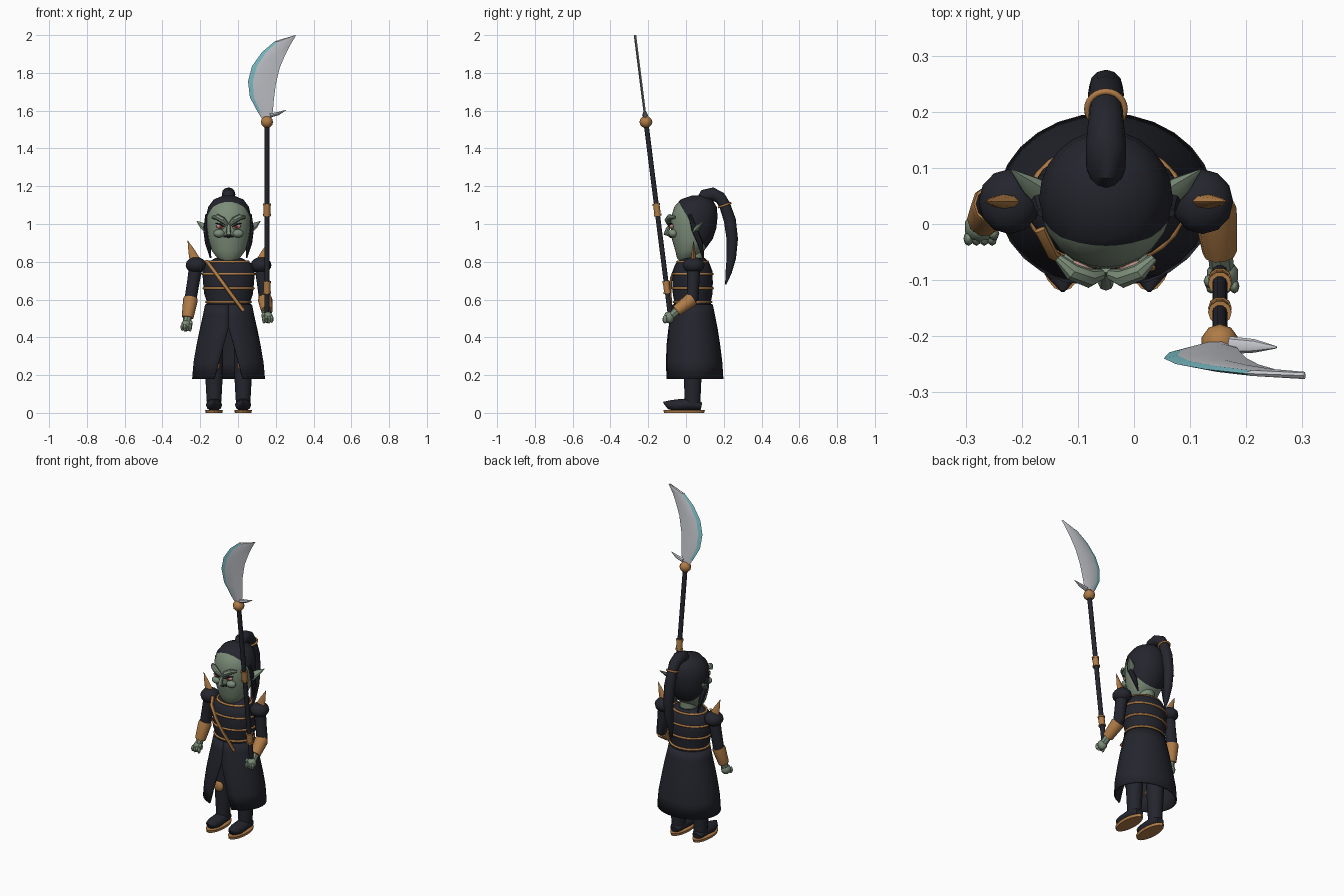
import bpy, bmesh, math
from mathutils import Vector

CX = -0.05  # body centre line


def material(name, rgb):
    m = bpy.data.materials.new(name)
    m.diffuse_color = (*rgb, 1)
    return m


DARK = material("dark cloth", (0.018, 0.019, 0.027))
GOLD = material("bronze", (0.43, 0.20, 0.062))
SKIN = material("green skin", (0.20, 0.265, 0.19))
STEEL = material("steel", (0.56, 0.57, 0.61))
TEAL = material("teal edge", (0.20, 0.53, 0.58))
EYE = material("eye pink", (0.50, 0.27, 0.24))
RED = material("iris red", (0.22, 0.03, 0.025))


def finish(name, bm, mats, angle=40):
    bmesh.ops.recalc_face_normals(bm, faces=bm.faces)
    me = bpy.data.meshes.new(name)
    bm.to_mesh(me)
    bm.free()
    for m in mats:
        me.materials.append(m)
    ob = bpy.data.objects.new(name, me)
    bpy.context.collection.objects.link(ob)
    bpy.ops.object.select_all(action='DESELECT')
    ob.select_set(True)
    bpy.context.view_layer.objects.active = ob
    bpy.ops.object.shade_smooth_by_angle(angle=math.radians(angle))
    return ob


def skin_rings(rings, closed=True, caps=True):
    bm = bmesh.new()
    vs = [[bm.verts.new(p) for p in r] for r in rings]
    n = len(vs[0])
    for a, b in zip(vs, vs[1:]):
        for i in range(n if closed else n - 1):
            j = (i + 1) % n
            bm.faces.new((a[i], a[j], b[j], b[i]))
    if caps:
        bm.faces.new(vs[0])
        bm.faces.new(vs[-1])
    return bm


def loft(rings, x=CX, n=20):
    """Horizontal elliptical rings given as (z, centre y, x radius, y radius)."""
    angs = [math.tau * i / n for i in range(n)]
    return skin_rings([[(x + rx * math.sin(a), cy - ry * math.cos(a), z) for a in angs]
                       for z, cy, rx, ry in rings])


def tube(name, pts, radii, mat, n=10, flat=1.0):
    pts = [Vector(p) for p in pts]
    whole = (pts[-1] - pts[0]).normalized()
    ref = Vector((0, 1, 0)) if abs(whole.x) > 0.8 else Vector((1, 0, 0))
    rings = []
    for i, (p, r) in enumerate(zip(pts, radii)):
        t = (pts[min(i + 1, len(pts) - 1)] - pts[max(i - 1, 0)]).normalized()
        u = (ref - t * ref.dot(t)).normalized()
        v = t.cross(u)
        rings.append([p + r * (u * math.cos(k * math.tau / n) + v * flat * math.sin(k * math.tau / n))
                      for k in range(n)])
    return finish(name, skin_rings(rings), [mat])


def ball(name, pos, size, mat, seg=14, rot=0):
    bm = bmesh.new()
    bmesh.ops.create_uvsphere(bm, u_segments=seg, v_segments=max(6, seg * 2 // 3), radius=1)
    ob = finish(name, bm, [mat])
    ob.location, ob.scale, ob.rotation_euler = pos, size, (0, rot, 0)
    return ob


def band(name, pos, rx, ry, thick, mat, tilt=0):
    n, m = 24, 6
    rings = []
    for i in range(n + 1):
        a = math.tau * i / n
        rings.append([((rx + thick * math.cos(b)) * math.sin(a), (ry + thick * math.cos(b)) * math.cos(a),
                       thick * math.sin(b)) for b in (math.tau * k / m for k in range(m))])
    bm = skin_rings(rings, caps=False)
    bmesh.ops.remove_doubles(bm, verts=bm.verts, dist=1e-5)
    ob = finish(name, bm, [mat], 70)
    ob.location, ob.rotation_euler = pos, (tilt, 0, 0)
    return ob


# Head, with hair cut off by a slanted plane
bm = loft([(0.80, -0.005, 0.03, 0.025), (0.82, 0.0, 0.06, 0.048), (0.86, 0.02, 0.09, 0.077),
           (0.92, 0.033, 0.107, 0.108), (0.98, 0.04, 0.116, 0.121), (1.04, 0.045, 0.119, 0.122),
           (1.09, 0.05, 0.108, 0.113), (1.13, 0.055, 0.078, 0.083), (1.15, 0.06, 0.03, 0.03)], n=24)
co, no = Vector((CX, -0.037, 1.114)), Vector((0, 0.863, 0.505))
bmesh.ops.bisect_plane(bm, geom=bm.verts[:] + bm.edges[:] + bm.faces[:], plane_co=co, plane_no=no)
for f in bm.faces:
    f.material_index = int((f.calc_center_median() - co).dot(no) > 0)
finish("head", bm, [SKIN, DARK])
finish("neck", loft([(0.78, 0.045, 0.05, 0.05), (0.87, 0.045, 0.05, 0.05)]), [SKIN])

# Ponytail and its band
tail = [(0.08, 1.12), (0.10, 1.15), (0.14, 1.158), (0.18, 1.14), (0.205, 1.10), (0.232, 1.02),
        (0.245, 0.92), (0.24, 0.82), (0.225, 0.74), (0.21, 0.68)]
tube("ponytail", [(CX, y, z) for y, z in tail],
     [0.028, 0.035, 0.036, 0.032, 0.03, 0.032, 0.03, 0.025, 0.016, 0.003], DARK, 12)
band("ponytail_band", (CX, 0.205, 1.10), 0.033, 0.033, 0.006, GOLD, math.radians(20))

# Paired face parts
for s, side in ((-1, "left"), (1, "right")):
    tube(side + "_ear", [(CX + s * 0.108, 0.05, 0.97), (CX + s * 0.135, 0.07, 0.99), (CX + s * 0.168, 0.096, 1.015)],
         [0.028, 0.021, 0.002], SKIN, 8, 0.6)
    tube(side + "_hair_strand", [(CX + s * 0.115, 0.02, 1.05), (CX + s * 0.118, 0.045, 0.97),
                                 (CX + s * 0.11, 0.075, 0.90), (CX + s * 0.095, 0.09, 0.82)],
         [0.008, 0.016, 0.015, 0.004], DARK, 8)
    tube(side + "_brow", [(CX + s * 0.085, -0.06, 1.035), (CX + s * 0.06, -0.085, 1.037),
                          (CX + s * 0.03, -0.097, 1.02), (CX + s * 0.008, -0.09, 0.998)],
         [0.008, 0.016, 0.017, 0.01], SKIN, 8)
    ball(side + "_cheek", (CX + s * 0.05, -0.068, 0.95), (0.03, 0.024, 0.022), SKIN)
    ball(side + "_eye", (CX + s * 0.044, -0.075, 0.985), (0.023, 0.013, 0.012), EYE, 12, s * -0.3)
    ball(side + "_iris", (CX + s * 0.04, -0.086, 0.985), (0.008, 0.005, 0.008), RED, 8)
    tube(side + "_lash", [(CX + s * 0.07, -0.073, 1.004), (CX + s * 0.042, -0.09, 0.998),
                          (CX + s * 0.018, -0.09, 0.984)], [0.002, 0.005, 0.002], DARK, 6)
    tube(side + "_lip", [(CX, -0.081, 0.932), (CX + s * 0.015, -0.077, 0.936), (CX + s * 0.03, -0.066, 0.927)],
         [0.008, 0.007, 0.002], DARK, 6)
tube("nose", [(CX, -0.08, 1.0), (CX, -0.098, 0.97), (CX, -0.106, 0.95), (CX, -0.085, 0.94)],
     [0.008, 0.011, 0.014, 0.008], SKIN, 8)

# Torso with bands and diagonal sash
finish("torso", loft([(0.56, 0.035, 0.118, 0.098), (0.59, 0.035, 0.116, 0.097), (0.63, 0.035, 0.129, 0.105),
                      (0.69, 0.035, 0.135, 0.107), (0.75, 0.035, 0.139, 0.105), (0.79, 0.035, 0.122, 0.09),
                      (0.82, 0.04, 0.07, 0.06)]), [DARK])
for name, z, rx, ry in (("belt", 0.587, 0.118, 0.099), ("rib_band", 0.66, 0.132, 0.106),
                        ("chest_band", 0.735, 0.138, 0.105), ("collar", 0.80, 0.105, 0.08)):
    band(name, (CX, 0.035, z), rx, ry, 0.007, GOLD)
tube("sash", [(-0.168, -0.01, 0.805), (-0.145, -0.055, 0.775), (-0.10, -0.078, 0.715),
              (-0.045, -0.084, 0.64), (0.0, -0.08, 0.58), (0.03, -0.078, 0.54)], [0.011] * 6, GOLD, 8, 0.6)

# Skirt, open at the front below the slit apex
rings = []
for z, cy, rx, ry, gap in ((0.575, 0.035, 0.124, 0.107, 0.0005), (0.52, 0.036, 0.135, 0.117, 0.0005),
                           (0.45, 0.037, 0.151, 0.13, 0.001), (0.36, 0.038, 0.17, 0.143, 0.027),
                           (0.27, 0.04, 0.186, 0.152, 0.052), (0.18, 0.041, 0.193, 0.157, 0.076)):
    a0 = math.asin(gap / rx)
    angs = [a0 + (math.tau - 2 * a0) * i / 24 for i in range(25)]
    rings.append([(CX + rx * math.sin(a), cy - ry * math.cos(a), z) for a in angs])
skirt = finish("skirt", skin_rings(rings, False, False), [DARK])
sol = skirt.modifiers.new("cloth", 'SOLIDIFY')
sol.thickness = 0.008
finish("skirt_top", loft([(0.555, 0.035, 0.12, 0.102), (0.576, 0.035, 0.12, 0.102)]), [DARK])

# Legs, knees, shoes, soles
for s, side in ((-1, "left"), (1, "right")):
    x = CX + s * 0.077
    finish(side + "_leg", loft([(0.04, 0.035, 0.038, 0.042), (0.10, 0.035, 0.042, 0.043), (0.19, 0.035, 0.047, 0.047),
                                (0.30, 0.035, 0.05, 0.055), (0.52, 0.035, 0.05, 0.06)], x, 14), [DARK])
    ball(side + "_knee", (x, -0.012, 0.255), (0.033, 0.018, 0.035), GOLD, 10)
    tube(side + "_shoe", [(x, 0.082, 0.035), (x, 0.06, 0.04), (x, 0.01, 0.045), (x, -0.05, 0.04),
                          (x, -0.09, 0.043), (x, -0.12, 0.056)], [0.025, 0.037, 0.042, 0.042, 0.032, 0.004],
         DARK, 12, 0.75)
    ball(side + "_toe_cap", (x, -0.065, 0.047), (0.036, 0.035, 0.022), DARK, 12)
    finish(side + "_sole", loft([(0.0, -0.01, 0.044, 0.106), (0.016, -0.01, 0.047, 0.11)], x), [GOLD])


# Arms: shoulder pad, spike, sleeve, cuff and fist
def arm(side, s, shoulder, elbow, wrist, hand):
    sh, el, wr, ha = map(Vector, (shoulder, elbow, wrist, hand))
    ball(side + "_shoulder_pad", sh, (0.055, 0.058, 0.043), DARK, 12)
    tube(side + "_shoulder_spike", [sh + Vector((s * 0.004, 0, 0.02)), sh + Vector((s * 0.022, 0, 0.07)),
                                    sh + Vector((s * 0.044, 0, 0.13))], [0.03, 0.019, 0.001], GOLD, 8, 0.5)
    tube(side + "_sleeve", [sh, sh.lerp(el, 0.5), el, el.lerp(wr, 0.3)], [0.036, 0.033, 0.032, 0.03], DARK, 12)
    tube(side + "_cuff", [el, el.lerp(wr, 0.12), wr], [0.036, 0.039, 0.031], GOLD, 10)
    tube(side + "_wrist", [el.lerp(wr, 0.8), ha], [0.022, 0.022], SKIN, 8)
    ball(side + "_palm", ha, (0.029, 0.028, 0.031), SKIN, 10)
    for k in range(4):
        ball(f"{side}_finger_{k + 1}", ha + Vector((s * (k - 1.5) * 0.014, -0.021, -0.012 + 0.004 * (k % 2))),
             (0.009, 0.013, 0.02), SKIN, 8)
    ball(side + "_thumb", ha + Vector((-s * 0.024, -0.012, 0.01)), (0.01, 0.012, 0.018), SKIN, 8)


arm("left", -1, (-0.222, 0.04, 0.782), (-0.25, 0.035, 0.61), (-0.267, 0.008, 0.505), (-0.274, -0.005, 0.462))
arm("right", 1, (0.122, 0.04, 0.782), (0.143, 0.035, 0.605), (0.153, -0.05, 0.54), (0.158, -0.09, 0.505))


# Polearm: leaning shaft with ferrules
PX = 0.153
def lean(z):
    return -0.085 - 0.126 * (z - 0.53)


def shaft(name, z0, z1, r, mat):
    tube(name, [(PX, lean(z0), z0), (PX, lean(z1), z1)], [r, r], mat, 10)


shaft("pole", 0.49, 1.55, 0.0135, DARK)
for k, z in enumerate((0.665, 1.075)):
    shaft(f"ferrule_{k + 1}", z - 0.028, z + 0.028, 0.018, GOLD)
    for e in (-0.028, 0.028):
        shaft(f"ferrule_rim_{k + 1}", z + e - 0.005, z + e + 0.005, 0.021, GOLD)
ball("pole_knob", (PX, lean(1.54), 1.54), (0.034, 0.034, 0.032), GOLD, 10)

# Blade: rows from cutting edge to back, lens-shaped in section
rows = [(0.132, 1.55, 0.176, 1.55), (0.106, 1.59, 0.185, 1.60), (0.063, 1.67, 0.19, 1.66),
        (0.053, 1.756, 0.20, 1.74), (0.074, 1.835, 0.222, 1.83), (0.127, 1.91, 0.25, 1.895),
        (0.196, 1.968, 0.278, 1.95), (0.303, 2.0, 0.306, 1.997)]
section = [(0, 0), (0.17, 1), (0.6, 1.3), (1, 0.3), (0.6, -1.3), (0.17, -1)]
rings = []
for xl, zl, xr, zr in rows:
    ring = []
    for t, h in section:
        z = zl + (zr - zl) * t
        ring.append((xl + (xr - xl) * t, lean(z) - h * 0.005, z))
    rings.append(ring)
bm = skin_rings(rings)
bm.faces.ensure_lookup_table()
for i, f in enumerate(bm.faces):
    f.material_index = int(i < 42 and i % 6 in (0, 5) and 1 <= i // 6 <= 5)
finish("blade", bm, [STEEL, TEAL], 30)
tube("blade_barb", [(0.17, lean(1.57), 1.575), (0.215, lean(1.58), 1.585), (0.254, lean(1.6), 1.603)],
     [0.016, 0.012, 0.002], STEEL, 8, 0.7)
